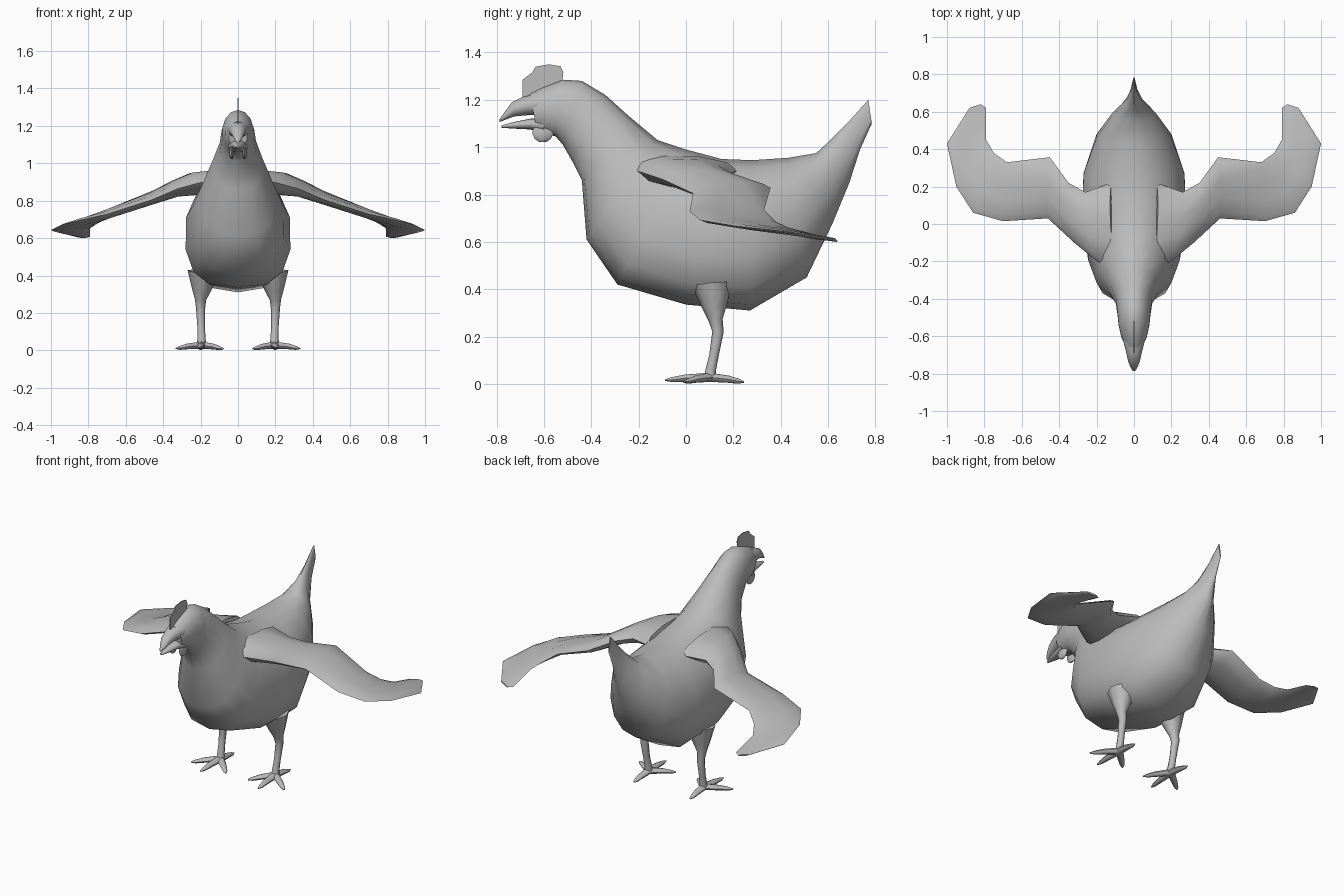
import bpy, bmesh, math
from mathutils import Vector

grey = bpy.data.materials.new("plain grey")
grey.diffuse_color = (0.5, 0.5, 0.5, 1)


def finish(name, bm, mirror=False, angle=50):
    bmesh.ops.recalc_face_normals(bm, faces=bm.faces)
    me = bpy.data.meshes.new(name)
    bm.to_mesh(me)
    bm.free()
    me.materials.append(grey)
    ob = bpy.data.objects.new(name, me)
    bpy.context.collection.objects.link(ob)
    bpy.ops.object.select_all(action='DESELECT')
    bpy.context.view_layer.objects.active = ob
    ob.select_set(True)
    bpy.ops.object.shade_smooth_by_angle(angle=math.radians(angle))
    if mirror:
        ob.modifiers.new("mirror", 'MIRROR')
    return ob


def loft(name, rings, mirror=False, angle=50):
    """Skin a list of equal-length closed rings and cap both ends."""
    bm = bmesh.new()
    vs = [[bm.verts.new(p) for p in r] for r in rings]
    n = len(vs[0])
    for a, b in zip(vs, vs[1:]):
        for i in range(n):
            j = (i + 1) % n
            bm.faces.new((a[i], a[j], b[j], b[i]))
    bm.faces.new(vs[0])
    bm.faces.new(vs[-1])
    return finish(name, bm, mirror, angle)


def section(a, b, side, power=2.0, n=14):
    """Oval ring between points a and b, with half-extent vector side."""
    a, b, side = Vector(a), Vector(b), Vector(side)
    mid, half = (a + b) / 2, (a - b) / 2
    out = []
    for i in range(n):
        t = 2 * math.pi * i / n
        c, s = math.cos(t), math.sin(t)
        p = power if c < 0 else 2.0          # boxier on the b side
        f = lambda v: math.copysign(abs(v) ** (2 / p), v)
        out.append(mid + half * f(c) + side * f(s))
    return out


def spine(name, rows, **kw):
    """Rows of top y, top z, bottom y, bottom z, half width, lower boxiness."""
    return loft(name, [section((0, ty, tz), (0, by, bz), (w, 0, 0), p)
                       for ty, tz, by, bz, w, p in rows], **kw)


def tube(name, pts, n=8, flat=1.0):
    """Tapered limb through (x, y, z, radius) points, mirrored."""
    P = [Vector(p[:3]) for p in pts]
    rings = []
    for i, p in enumerate(pts):
        d = (P[min(i + 1, len(P) - 1)] - P[max(i - 1, 0)]).normalized()
        ref = Vector((0, 0, 1)) if abs(d.z) < 0.7 else Vector((0, 1, 0))
        u = d.cross(ref).normalized()
        v = u.cross(d).normalized()
        rings.append(section(P[i] + v * p[3] * flat, P[i] - v * p[3] * flat, u * p[3], n=n))
    return loft(name, rings, mirror=True)


# Head, neck, torso and tail in one skin
spine("body", [
    (-0.66, 1.225, -0.63, 1.07, 0.050, 2), (-0.61, 1.25, -0.60, 1.06, 0.070, 2),
    (-0.52, 1.285, -0.55, 1.045, 0.085, 2), (-0.44, 1.28, -0.52, 1.01, 0.090, 2),
    (-0.34, 1.22, -0.48, 0.94, 0.10, 2), (-0.24, 1.13, -0.44, 0.86, 0.135, 2.2),
    (-0.12, 1.03, -0.42, 0.61, 0.205, 2.4), (0.00, 0.99, -0.29, 0.42, 0.250, 2.7),
    (0.15, 0.95, 0.00, 0.335, 0.285, 2.8), (0.28, 0.945, 0.27, 0.31, 0.275, 2.6),
    (0.43, 0.955, 0.51, 0.45, 0.205, 2.2), (0.55, 0.975, 0.62, 0.68, 0.120, 2),
    (0.61, 1.03, 0.69, 0.85, 0.050, 2), (0.68, 1.10, 0.735, 0.99, 0.020, 2),
    (0.77, 1.20, 0.785, 1.10, 0.004, 2)])

# Open beak
spine("upper_beak", [
    (-0.62, 1.23, -0.61, 1.135, 0.062, 2), (-0.69, 1.212, -0.67, 1.135, 0.044, 2),
    (-0.735, 1.19, -0.725, 1.13, 0.033, 2), (-0.765, 1.15, -0.765, 1.115, 0.020, 2),
    (-0.787, 1.118, -0.787, 1.106, 0.006, 2)])
spine("lower_beak", [
    (-0.60, 1.125, -0.60, 1.06, 0.055, 2), (-0.66, 1.12, -0.66, 1.075, 0.038, 2),
    (-0.72, 1.108, -0.72, 1.078, 0.026, 2), (-0.78, 1.092, -0.78, 1.082, 0.008, 2)])

# Thin comb plate on top of the head
bm = bmesh.new()
outline = [(-0.69, 1.19), (-0.69, 1.285), (-0.65, 1.315), (-0.635, 1.34), (-0.58, 1.35),
           (-0.53, 1.342), (-0.518, 1.315), (-0.525, 1.26), (-0.60, 1.20)]
face = bm.faces.new([bm.verts.new((-0.003, y, z)) for y, z in outline])
ext = bmesh.ops.extrude_face_region(bm, geom=[face])
bmesh.ops.translate(bm, vec=(0.006, 0, 0),
                    verts=[e for e in ext["geom"] if isinstance(e, bmesh.types.BMVert)])
finish("comb", bm, angle=30)

# Pair of wattles under the chin
loft("wattles", [section((x, y - h, z), (x, y + h, z), (0.010 * k, 0, 0), n=8)
                 for x, y, z, h, k in [(0.030, -0.60, 1.10, 0.040, 1), (0.036, -0.605, 1.06, 0.045, 1.2),
                                       (0.036, -0.605, 1.035, 0.034, 0.9),
                                       (0.033, -0.605, 1.022, 0.015, 0.5)]], mirror=True)

# Spread wings: leading edge, trailing edge, half thickness
wing = [((0.10, -0.26, 0.91), (0.12, 0.22, 0.90), 0.060),
        ((0.21, -0.19, 0.895), (0.26, 0.17, 0.885), 0.062),
        ((0.32, -0.10, 0.865), (0.35, 0.22, 0.865), 0.045),
        ((0.46, 0.03, 0.805), (0.45, 0.357, 0.828), 0.033),
        ((0.70, 0.015, 0.728), (0.68, 0.33, 0.735), 0.026),
        ((0.86, 0.06, 0.692), (0.75, 0.38, 0.685), 0.020),
        ((0.95, 0.20, 0.668), (0.79, 0.45, 0.652), 0.015),
        ((1.00, 0.43, 0.643), (0.79, 0.62, 0.607), 0.010),
        ((0.88, 0.62, 0.615), (0.82, 0.64, 0.602), 0.006)]
loft("wings", [section(a, b, (0.25 * h, 0, h), n=10) for a, b, h in wing], mirror=True)

# Legs and four-toed feet
tube("legs", [(0.185, 0.11, 0.42, 0.085), (0.195, 0.12, 0.32, 0.050), (0.20, 0.125, 0.27, 0.030),
              (0.20, 0.135, 0.22, 0.024), (0.197, 0.118, 0.12, 0.020), (0.195, 0.105, 0.06, 0.022),
              (0.195, 0.10, 0.022, 0.026)])
ankle = Vector((0.195, 0.10, 0.028))
for name, tip in {"front_toe": (0.205, -0.088, 0.016), "outer_toe": (0.332, -0.005, 0.010),
                  "inner_toe": (0.078, -0.01, 0.008), "back_toe": (0.20, 0.245, 0.008)}.items():
    tip = Vector(tip)
    mid = ankle.lerp(tip, 0.55) + Vector((0, 0, 0.003))
    tube(name, [(*ankle, 0.024), (*mid, 0.019), (*ankle.lerp(tip, 0.85), 0.013), (*tip, 0.004)],
         flat=0.8)
